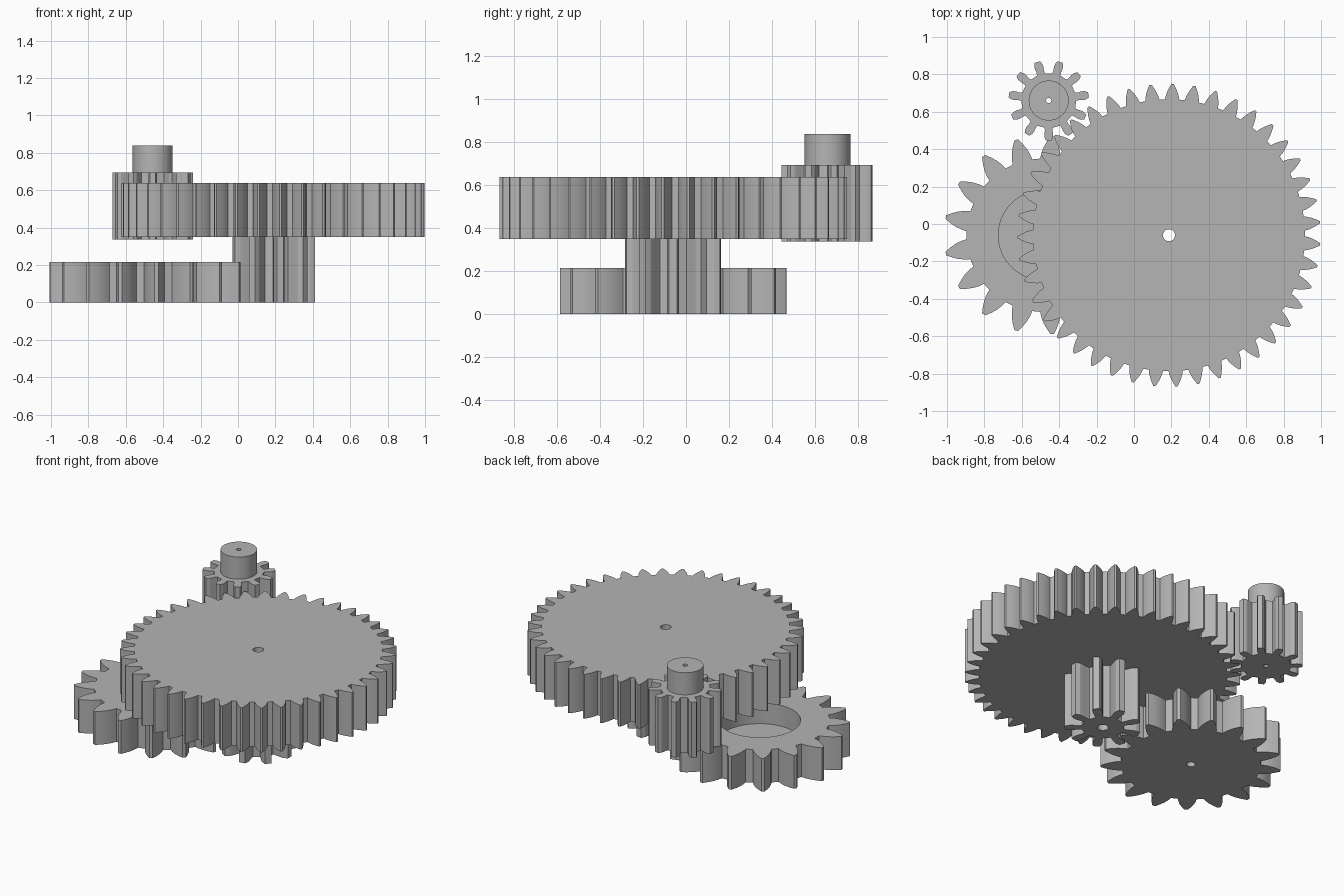
import bpy, bmesh
from math import cos, sin, radians, tau

cube = bpy.data.objects.get("Cube")
if cube:
    bpy.data.objects.remove(cube, do_unlink=True)

grey = bpy.data.materials.new("plain grey")
grey.use_nodes = True
grey.diffuse_color = (0.46, 0.46, 0.46, 1)
grey.node_tree.nodes["Principled BSDF"].inputs["Base Color"].default_value = (0.46, 0.46, 0.46, 1)


def prism(name, outline, z0, z1):
    """Extrude a closed flat outline from z0 to z1."""
    bm = bmesh.new()
    base = bm.faces.new([bm.verts.new((x, y, z0)) for x, y in outline])
    top = bmesh.ops.extrude_face_region(bm, geom=[base])["geom"]
    verts = [v for v in top if isinstance(v, bmesh.types.BMVert)]
    bmesh.ops.translate(bm, vec=(0, 0, z1 - z0), verts=verts)
    bmesh.ops.recalc_face_normals(bm, faces=bm.faces)
    mesh = bpy.data.meshes.new(name)
    bm.to_mesh(mesh)
    bm.free()
    mesh.materials.append(grey)
    obj = bpy.data.objects.new(name, mesh)
    bpy.context.collection.objects.link(obj)
    return obj


def circle(centre, r, n=48):
    return [(centre[0] + r * cos(tau * i / n), centre[1] + r * sin(tau * i / n)) for i in range(n)]


def gear_outline(centre, teeth, root, tip, start, widths):
    """Tooth flanks: half widths, as shares of the pitch, evenly spaced from root to tip."""
    flank = [(root + (tip - root) * i / (len(widths) - 1), w) for i, w in enumerate(widths)]
    side = [(r, -w) for r, w in flank] + [(r, w) for r, w in reversed(flank)]
    pts = []
    for t in range(teeth):
        for r, w in side:
            a = radians(start) + tau * (t + w) / teeth
            pts.append((centre[0] + r * cos(a), centre[1] + r * sin(a)))
    return pts


def cut(obj, centre, r, z0, z1):
    """Bore a round hole or recess."""
    cutter = prism("cutter", circle(centre, r), z0, z1)
    cutter.hide_render = True
    mod = obj.modifiers.new("bore", 'BOOLEAN')
    mod.operation = 'DIFFERENCE'
    mod.solver = 'EXACT'
    mod.object = cutter
    bpy.context.view_layer.objects.active = obj
    bpy.ops.object.modifier_apply(modifier=mod.name)
    bpy.data.objects.remove(cutter, do_unlink=True)


main_axis, low_axis, top_axis = (0.187, -0.06), (-0.485, -0.06), (-0.456, 0.66)
sharp = (0.36, 0.31, 0.24, 0.15, 0.05)
blunt = (0.26, 0.22, 0.23, 0.2, 0.12)

# Large gear and the pinion below it on the same axis
large = prism("large_gear", gear_outline(main_axis, 43, 0.727, 0.81, 4.94, sharp), 0.35, 0.637)
cut(large, main_axis, 0.032, 0.3, 0.7)
pinion = prism("lower_pinion", gear_outline(main_axis, 9, 0.125, 0.225, 0, blunt), 0, 0.35)
cut(pinion, main_axis, 0.032, -0.1, 0.4)

# Low wide gear with a round recess and a small bore
low = prism("low_gear", gear_outline(low_axis, 17, 0.41, 0.53, 0, sharp), 0, 0.215)
cut(low, low_axis, 0.24, 0.08, 0.3)
cut(low, low_axis, 0.026, -0.1, 0.1)

# Drive pinion with its round hub
drive = prism("drive_pinion", gear_outline(top_axis, 11, 0.147, 0.215, -90, blunt), 0.337, 0.695)
hub = prism("drive_hub", circle(top_axis, 0.107), 0.695, 0.838)
for part in (drive, hub):
    cut(part, top_axis, 0.014, 0.3, 0.9)

# Smooth the round walls, keep tooth edges crisp
for obj in (large, pinion, low, drive, hub):
    bpy.ops.object.select_all(action='DESELECT')
    obj.select_set(True)
    bpy.context.view_layer.objects.active = obj
    bpy.ops.object.shade_smooth_by_angle(angle=radians(15))
